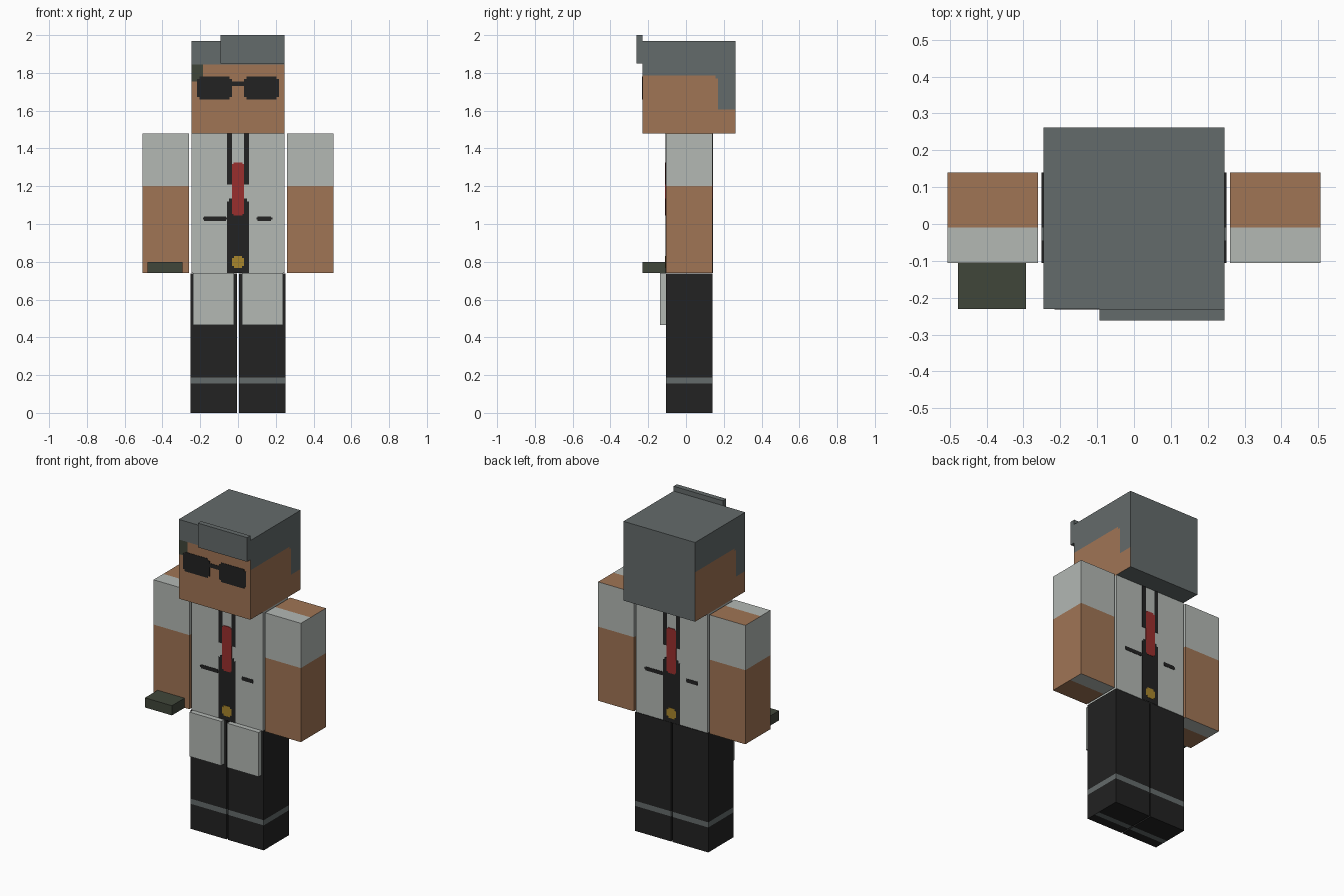
import bpy, bmesh
from mathutils import Vector

if "Cube" in bpy.data.objects:
    bpy.data.objects.remove(bpy.data.objects["Cube"])


def linear(c):
    return c / 12.92 if c <= 0.04045 else ((c + 0.055) / 1.055) ** 2.4


def material(name, hexcode):
    rgb = [linear(int(hexcode[i:i + 2], 16) / 255) for i in (0, 2, 4)]
    m = bpy.data.materials.new(name)
    m.use_nodes = True
    m.diffuse_color = (*rgb, 1)
    bsdf = next(n for n in m.node_tree.nodes if n.type == 'BSDF_PRINCIPLED')
    bsdf.inputs["Base Color"].default_value = (*rgb, 1)
    bsdf.inputs["Roughness"].default_value = 0.9
    return m


SKIN = material("skin", "A07555")
SHIRT = material("pale_grey", "B3B8B4")
HAIR = material("slate_grey", "646B6B")
BLACK = material("black", "222222")
RED = material("red", "9A2F2D")
GOLD = material("gold", "A8862C")
GREEN = material("dark_green", "40463A")


def finish(name, bm, mats):
    bmesh.ops.recalc_face_normals(bm, faces=bm.faces[:])
    mesh = bpy.data.meshes.new(name)
    bm.to_mesh(mesh)
    bm.free()
    for m in mats:
        mesh.materials.append(m)
    obj = bpy.data.objects.new(name, mesh)
    bpy.context.collection.objects.link(obj)
    return obj


def box(name, x, y, z, mats, cuts=(), rule=None):
    """Box between ranges, sliced at (axis, position) and coloured by a rule."""
    bm = bmesh.new()
    bmesh.ops.create_cube(bm, size=1)
    for v in bm.verts:
        v.co = [r[0] if c < 0 else r[1] for r, c in zip((x, y, z), v.co)]
    for axis, pos in cuts:
        n = Vector((0, 0, 0))
        n[axis] = 1
        bmesh.ops.bisect_plane(bm, geom=bm.verts[:] + bm.edges[:] + bm.faces[:],
                               plane_co=n * pos, plane_no=n)
    bm.normal_update()
    if rule:
        for f in bm.faces:
            f.material_index = rule(f.calc_center_median(), f.normal)
    return finish(name, bm, mats)


def plate(name, x, z, y, mat, notch=0.0, depth=0.002, back=False):
    """Thin painted patch with stepped corners, on the front or turned to the back."""
    (x0, x1), (z0, z1), n = x, z, notch
    if n:
        pts = [(x0 + n, z0), (x1 - n, z0), (x1 - n, z0 + n), (x1, z0 + n),
               (x1, z1 - n), (x1 - n, z1 - n), (x1 - n, z1), (x0 + n, z1),
               (x0 + n, z1 - n), (x0, z1 - n), (x0, z0 + n), (x0 + n, z0 + n)]
    else:
        pts = [(x0, z0), (x1, z0), (x1, z1), (x0, z1)]
    s = -1 if back else 1
    bm = bmesh.new()
    face = bm.faces.new([bm.verts.new((s * px, y, pz)) for px, pz in pts])
    out = bmesh.ops.extrude_face_region(bm, geom=[face])["geom"]
    for v in out:
        if isinstance(v, bmesh.types.BMVert):
            v.co.y -= s * depth
    return finish(name, bm, [mat])


# Head: hair cap, sideburns and a dark lock on the forehead
def head_rule(c, n):
    if abs(n.z) > 0.5 or n.y > 0.5:
        return 1
    if n.y < -0.5:
        if c.z > 1.845:
            return 1
        return 2 if c.x < -0.185 and c.z > 1.755 else 0
    u = c.y if n.x > 0 else 0.03 - c.y
    hair = c.z > 1.785 or (u > 0.17 and c.z > 1.605) or (u > 0.155 and c.z > 1.77)
    return 1 if hair else 0


FACE = -0.23
box("head", (-0.246, 0.246), (FACE, 0.262), (1.478, 1.97), [SKIN, HAIR, GREEN],
    [(2, 1.845), (2, 1.785), (2, 1.77), (2, 1.755), (2, 1.605),
     (1, 0.17), (1, 0.155), (1, -0.14), (1, -0.125), (0, -0.185)], head_rule)
box("hair_quiff", (-0.093, 0.246), (-0.262, FACE), (1.85, 2.0), [HAIR])

# Sunglasses
for side, name in ((-1, "right"), (1, "left")):
    plate(name + "_lens", sorted((side * 0.032, side * 0.216)), (1.66, 1.78),
          FACE, BLACK, 0.012)
plate("glasses_bridge", (-0.034, 0.034), (1.73, 1.755), FACE, BLACK)

# Torso
box("torso", (-0.246, 0.246), (-0.106, 0.14), (0.74, 1.478), [SHIRT])

# Lapels, tie, buckle and pockets, repeated on the back
for back, y, end in ((False, -0.106, "front"), (True, 0.14, "back")):
    def paint(name, x, z, mat, **kw):
        plate(end + "_" + name, x, z, y, mat, back=back, **kw)
    for side, name in ((-1, "right"), (1, "left")):
        paint(name + "_lapel", sorted((side * 0.032, side * 0.058)), (1.21, 1.478), BLACK)
    paint("dark_panel", (-0.058, 0.058), (0.74, 1.12), BLACK)
    paint("dark_panel_top", (-0.047, 0.047), (1.12, 1.135), BLACK)
    paint("tie", (-0.032, 0.032), (1.045, 1.325), RED, notch=0.008, depth=0.004)
    paint("buckle", (-0.032, 0.032), (0.766, 0.83), GOLD, notch=0.011, depth=0.004)
    paint("long_pocket", (-0.185, -0.058), (1.017, 1.04), BLACK, notch=0.006)
    paint("short_pocket", (0.098, 0.182), (1.017, 1.04), BLACK, notch=0.006)


# Arms: short sleeves over bare forearms
def arm_rule(c, n):
    if n.z > 0.5:
        return int(c.y < -0.01)
    if n.z < -0.5:
        return int(c.y > 0.045)
    return int(c.z > 1.2)


# Legs: dark with one grey band
def leg_rule(c, n):
    if abs(n.z) > 0.5:
        return int(-0.045 < c.y < -0.01)
    return int(0.155 < c.z < 0.187)


for side, name in ((-1, "right"), (1, "left")):
    box(name + "_arm", sorted((side * 0.26, side * 0.506)), (-0.106, 0.14),
        (0.74, 1.478), [SKIN, SHIRT], [(2, 1.2), (1, -0.01), (1, 0.045)], arm_rule)
    box(name + "_leg", sorted((side * 0.005, side * 0.251)), (-0.106, 0.14),
        (0, 0.738), [BLACK, HAIR], [(2, 0.155), (2, 0.187), (1, -0.045), (1, -0.01)], leg_rule)
    box(name + "_coat_flap", sorted((side * 0.02, side * 0.237)), (-0.137, -0.106),
        (0.465, 0.74), [SHIRT])

# Small block held in the right hand
box("held_block", (-0.478, -0.293), (-0.23, -0.106), (0.74, 0.8), [GREEN])
